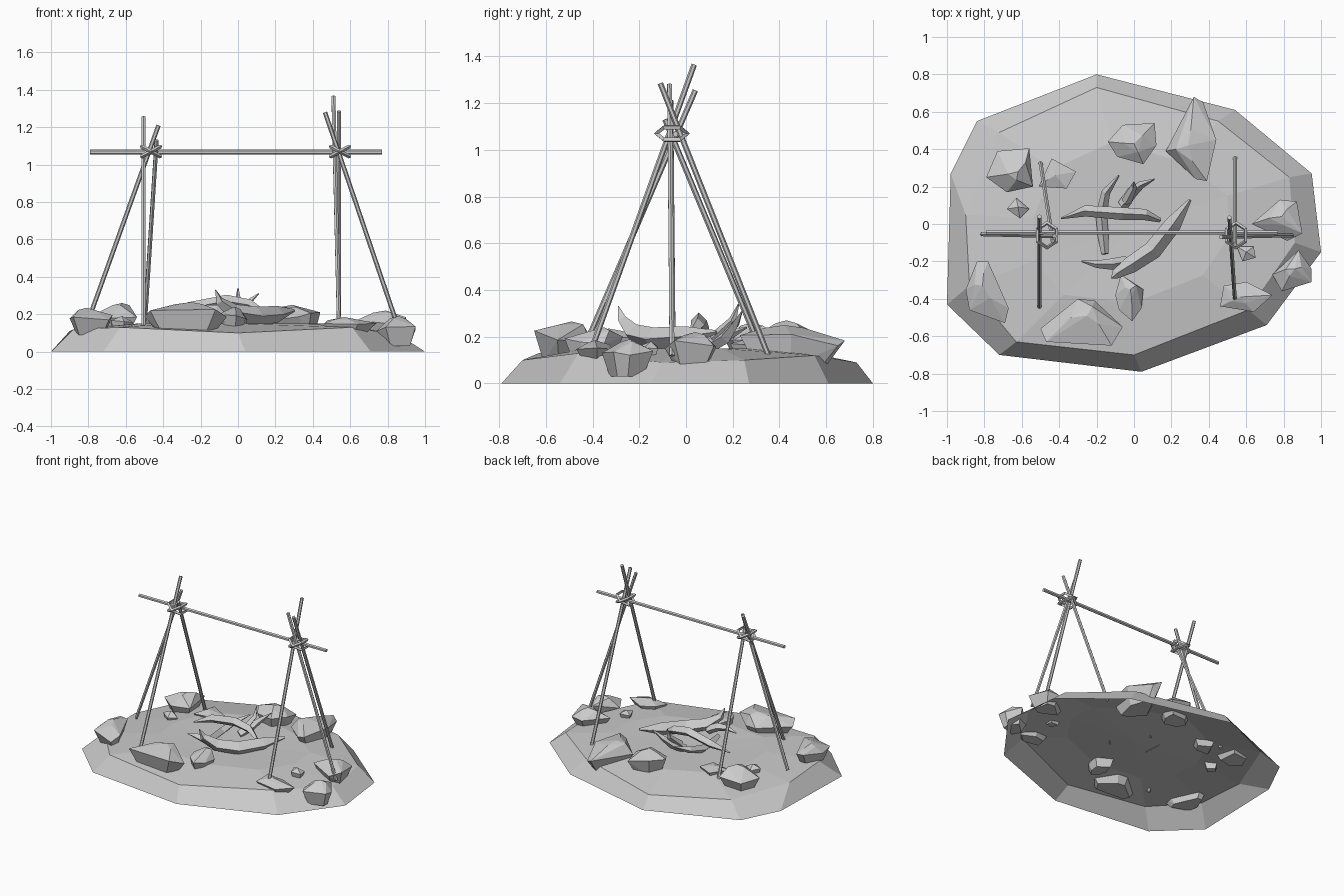
import bpy, bmesh, math, random
from mathutils import Vector, Matrix

if "Cube" in bpy.data.objects:
    bpy.data.objects.remove(bpy.data.objects["Cube"])

random.seed(4)


def finish(bm, name):
    bmesh.ops.recalc_face_normals(bm, faces=bm.faces)
    me = bpy.data.meshes.new(name)
    bm.to_mesh(me)
    bm.free()
    ob = bpy.data.objects.new(name, me)
    bpy.context.collection.objects.link(ob)
    return ob


def pole(name, a, b, r=0.012):
    """Straight six-sided stick from a to b."""
    a, b = Vector(a), Vector(b)
    d = b - a
    bm = bmesh.new()
    m = Matrix.Translation((a + b) / 2) @ d.to_track_quat('Z', 'Y').to_matrix().to_4x4()
    bmesh.ops.create_cone(bm, cap_ends=True, segments=6, radius1=r, radius2=r,
                          depth=d.length, matrix=m)
    return finish(bm, name)


def twig(name, pts, radii, sides=4):
    """Curved tapering branch swept through the points."""
    bm = bmesh.new()
    pts = [Vector(p) for p in pts]
    rings = []
    for i, p in enumerate(pts):
        t = (pts[min(i + 1, len(pts) - 1)] - pts[max(i - 1, 0)]).normalized()
        u = t.cross(Vector((0, 0, 1))).normalized()
        v = u.cross(t)
        rings.append([bm.verts.new(p + radii[i] * (math.cos(k * math.tau / sides) * u
                      + math.sin(k * math.tau / sides) * v)) for k in range(sides)])
    for r0, r1 in zip(rings, rings[1:]):
        for k in range(sides):
            j = (k + 1) % sides
            bm.faces.new((r0[k], r0[j], r1[j], r1[k]))
    bm.faces.new(rings[0])
    bm.faces.new(rings[-1])
    return finish(bm, name)


def hull(name, pts):
    bm = bmesh.new()
    for p in pts:
        bm.verts.new(p)
    res = bmesh.ops.convex_hull(bm, input=bm.verts)
    junk = {g for g in res["geom_interior"] + res["geom_unused"]
            if isinstance(g, bmesh.types.BMVert) and g.is_valid}
    bmesh.ops.delete(bm, geom=list(junk), context='VERTS')
    bmesh.ops.dissolve_limit(bm, angle_limit=0.1, verts=bm.verts, edges=bm.edges)
    return finish(bm, name)


def rock(name, outline, z0, z1, peak):
    """Faceted stone: widest at its outline, smaller on top and underneath."""
    cx = sum(p[0] for p in outline) / len(outline)
    cy = sum(p[1] for p in outline) / len(outline)
    pts = []
    for i, (x, y) in enumerate(outline):
        mid = z0 + (z1 - z0) * (0.6 + random.uniform(-0.12, 0.2))
        pts.append((x, y, mid))
        pts.append((cx + (x - cx) * 0.65, cy + (y - cy) * 0.65, z0))
        if i % 2 == 0:
            pts.append((peak[0] + (x - cx) * 0.4, peak[1] + (y - cy) * 0.4, z1 - 0.012))
    pts.append((peak[0], peak[1], z1))
    return hull(name, pts)


# Earth mound: open underneath
base = [(-.2, .8), (.54, .61), (.95, .27), (1, -.15), (.71, -.54),
        (.04, -.79), (-.72, -.7), (-1, -.43), (-.98, .27), (-.84, .55)]
rim = [(-.2, .73, .09), (.45, .55, .12), (.83, .25, .10), (.86, -.1, .09), (.61, -.46, .13),
       (0, -.70, .10), (-.63, -.63, .13), (-.88, -.33, .12), (-.9, .05, .11), (-.72, .49, .10)]
bm = bmesh.new()
loops = [[bm.verts.new((x, y, 0)) for x, y in base],
         [bm.verts.new(p) for p in rim],
         [bm.verts.new((x * .6, y * .6, .15)) for x, y, z in rim]]
n = len(base)
for lo, hi in zip(loops, loops[1:]):
    for k in range(n):
        bm.faces.new((lo[k], lo[(k + 1) % n], hi[(k + 1) % n], hi[k]))
centre = bm.verts.new((0, 0, .14))
for k in range(n):
    bm.faces.new((loops[2][k], loops[2][(k + 1) % n], centre))
finish(bm, "ground_mound")

# Two tripods and the bar between them
legs = {
    "left": [((-.505, -.45, .12), (-.505, .04, 1.255)),
             ((-.50, .33, .12), (-.435, -.09, 1.13)),
             ((-.81, -.055, .14), (-.425, -.065, 1.21))],
    "right": [((.54, -.41, .13), (.51, .035, 1.365)),
              ((.54, .36, .10), (.54, -.11, 1.285)),
              ((.86, -.06, .12), (.465, -.07, 1.28))]}
for side, poles in legs.items():
    for i, (a, b) in enumerate(poles):
        pole(f"{side}_tripod_leg_{i + 1}", a, b)
pole("cross_bar", (-.79, -.045, 1.067), (.77, -.045, 1.067), .013)

# Rope lashings: two tilted hexagonal rings per joint
for side, x in (("left", -.465), ("right", .545)):
    for i, tilt in enumerate((-28, 28)):
        bpy.ops.mesh.primitive_torus_add(major_segments=6, minor_segments=4,
            major_radius=.066, minor_radius=.011, location=(x, -.06, 1.07),
            rotation=(0, math.radians(tilt), math.radians(30 * 0)))
        ob = bpy.context.object
        ob.data.transform(Matrix.Rotation(math.radians(30), 4, 'Z'))
        ob.name = f"{side}_lashing_{i + 1}"

# Firewood
twig("branch_long", [(-.39, .03, .19), (-.26, .07, .235), (-.06, .055, .27), (.06, .05, .25), (.14, .02, .21)],
     [.004, .03, .034, .03, .012])
twig("branch_thick", [(.30, .13, .22), (.21, 0, .20), (.1, -.14, .19), (-.02, -.22, .21), (-.1, -.27, .27), (-.12, -.29, .33)],
     [.008, .045, .05, .045, .025, .003])
twig("branch_side", [(-.08, .26, .24), (-.15, .17, .20), (-.175, .05, .17), (-.165, -.06, .17), (-.155, -.16, .18)],
     [.004, .024, .03, .03, .02])
twig("branch_back", [(.11, .24, .31), (.04, .21, .25), (-.01, .17, .20), (-.06, .1, .16)],
     [.003, .02, .03, .03])
twig("branch_tip", [(0, .225, .34), (0, .2, .27), (-.04, .12, .19)], [.003, .018, .028])
twig("branch_front", [(-.28, -.2, .22), (-.2, -.215, .23), (-.12, -.215, .22), (-.04, -.2, .18)],
     [.004, .02, .03, .03])

# Large stones around the fire: outline, bottom, top, peak
stones = [
    ([(-.79, .25), (-.73, .39), (-.56, .405), (-.54, .2), (-.68, .17)], .10, .26, (-.62, .28)),
    ([(-.9, -.35), (-.84, -.2), (-.78, -.2), (-.67, -.45), (-.69, -.53), (-.88, -.46)], .09, .235, (-.81, -.33)),
    ([(-.5, -.56), (-.3, -.4), (-.21, -.41), (-.06, -.55), (-.12, -.65), (-.47, -.63)], .09, .265, (-.25, -.49)),
    ([(-.1, -.38), (-.07, -.27), (.05, -.35), (.04, -.45), (-.01, -.52), (-.08, -.46)], .09, .24, (-.02, -.35)),
    ([(-.14, .44), (-.06, .53), (.11, .54), (.12, .42), (.05, .32), (-.09, .36)], .10, .27, (0, .43)),
    ([(.17, .39), (.32, .68), (.37, .65), (.44, .45), (.39, .23), (.33, .24)], .07, .25, (.29, .42))]
for i, s in enumerate(stones):
    rock(f"stone_{i + 1}", *s)

# Small stones, mostly on the right
pebbles = [
    ([(-.51, .2), (-.44, .35), (-.31, .28), (-.36, .19)], .11, .19, (-.42, .26)),
    ([(-.68, .08), (-.63, .14), (-.56, .08), (-.61, .03)], .10, .19, (-.62, .09)),
    ([(.63, 0), (.78, .13), (.87, .12), (.9, -.05), (.82, -.09)], .08, .22, (.79, .04)),
    ([(.74, -.27), (.88, -.14), (.95, -.24), (.95, -.31), (.79, -.36)], .03, .19, (.86, -.24)),
    ([(.46, -.44), (.48, -.33), (.6, -.31), (.74, -.38), (.64, -.47)], .10, .185, (.57, -.39)),
    ([(.55, -.12), (.64, -.12), (.65, -.18), (.58, -.2)], .11, .18, (.6, -.15))]
for i, s in enumerate(pebbles):
    rock(f"small_stone_{i + 1}", *s)
